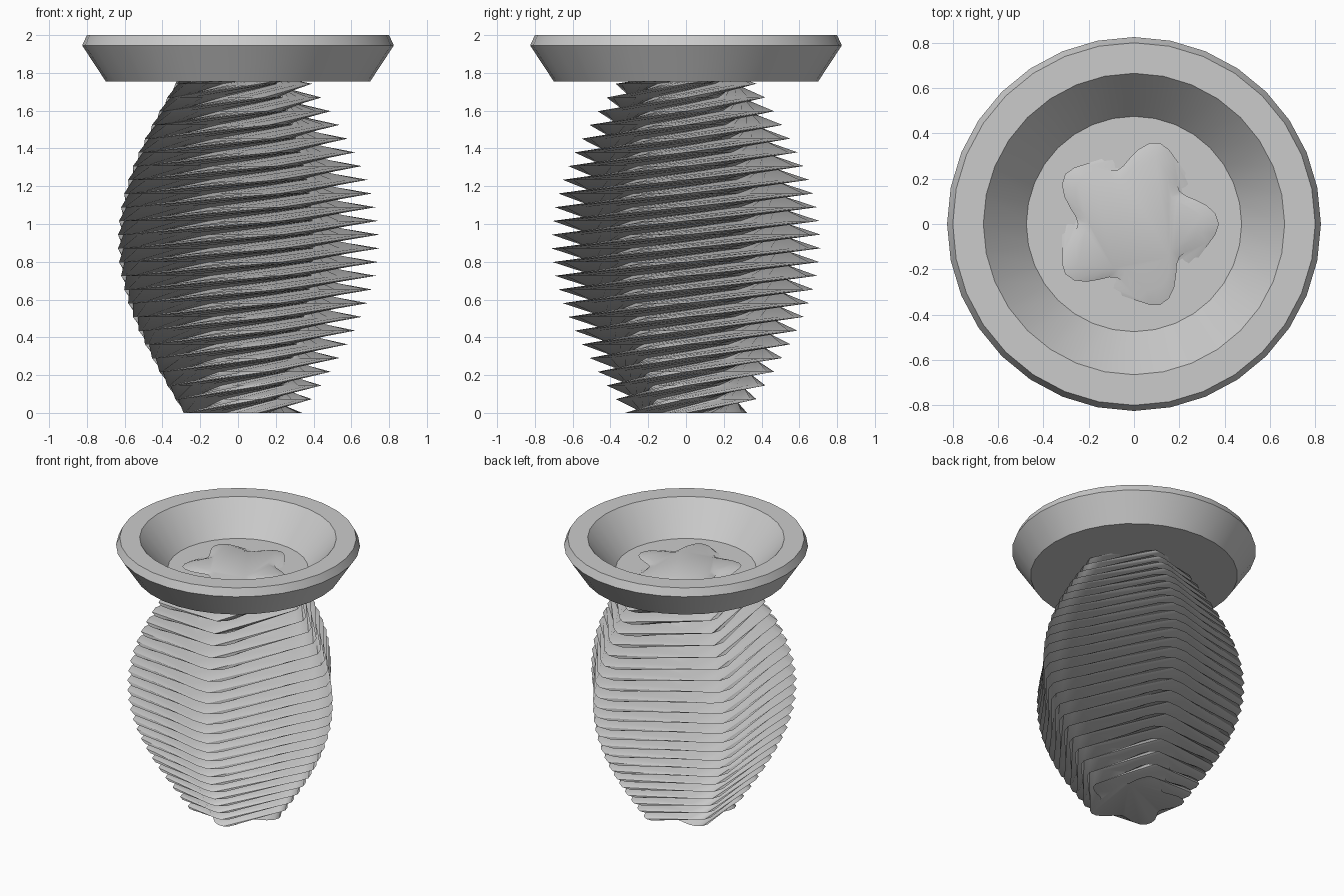
import bpy, bmesh, math

cube = bpy.data.objects.get("Cube")
if cube:
    bpy.data.objects.remove(cube)

grey = bpy.data.materials.new("plain_grey")
grey.use_nodes = True
grey.diffuse_color = (0.6, 0.6, 0.6, 1)
grey.node_tree.nodes["Principled BSDF"].inputs["Base Color"].default_value = (0.6, 0.6, 0.6, 1)


def loft(name, rings, sides, angle, shape=lambda a: 1):
    """Join rings of (radius, height, turn) into a closed, capped skin."""
    bm = bmesh.new()
    loops = []
    for radius, z, turn in rings:
        loop = []
        for i in range(sides):
            a = math.tau * i / sides
            r = radius * shape(a)
            loop.append(bm.verts.new((r * math.cos(a + turn), r * math.sin(a + turn), z)))
        loops.append(loop)
    for low, high in zip(loops, loops[1:]):
        for i in range(sides):
            j = (i + 1) % sides
            bm.faces.new((low[i], low[j], high[j], high[i]))
    bm.faces.new(loops[0][::-1])
    bm.faces.new(loops[-1])
    mesh = bpy.data.meshes.new(name)
    bm.to_mesh(mesh)
    bm.free()
    mesh.materials.append(grey)
    obj = bpy.data.objects.new(name, mesh)
    bpy.context.collection.objects.link(obj)
    bpy.ops.object.select_all(action="DESELECT")
    obj.select_set(True)
    bpy.context.view_layer.objects.active = obj
    bpy.ops.object.shade_smooth_by_angle(angle=math.radians(angle))
    return obj


def star(a):
    """Five rounded lobes."""
    return 0.83 + 0.17 * math.cos(5 * a)


# Twisted body: each layer turns by one lobe, so the skin pinches between layers
layers = 25
height = 1.815
body = []
for k in range(layers + 1):
    t = k / layers
    body.append((0.34 + 0.41 * math.sin(math.pi * t), height * t, k * math.tau / 5))
# Soft raised star in the dish floor
body[-1] = (0.375, 1.79, body[-1][2])
body.append((0.31, 1.805, body[-1][2]))
loft("twisted_body", body, 50, 40, star)

# Shallow dish with a sloping inner wall
profile = [(0.70, 1.755), (0.825, 1.945), (0.80, 2.0), (0.665, 2.0), (0.475, 1.775)]
loft("dish", [(r, z, 0) for r, z in profile], 32, 30)
